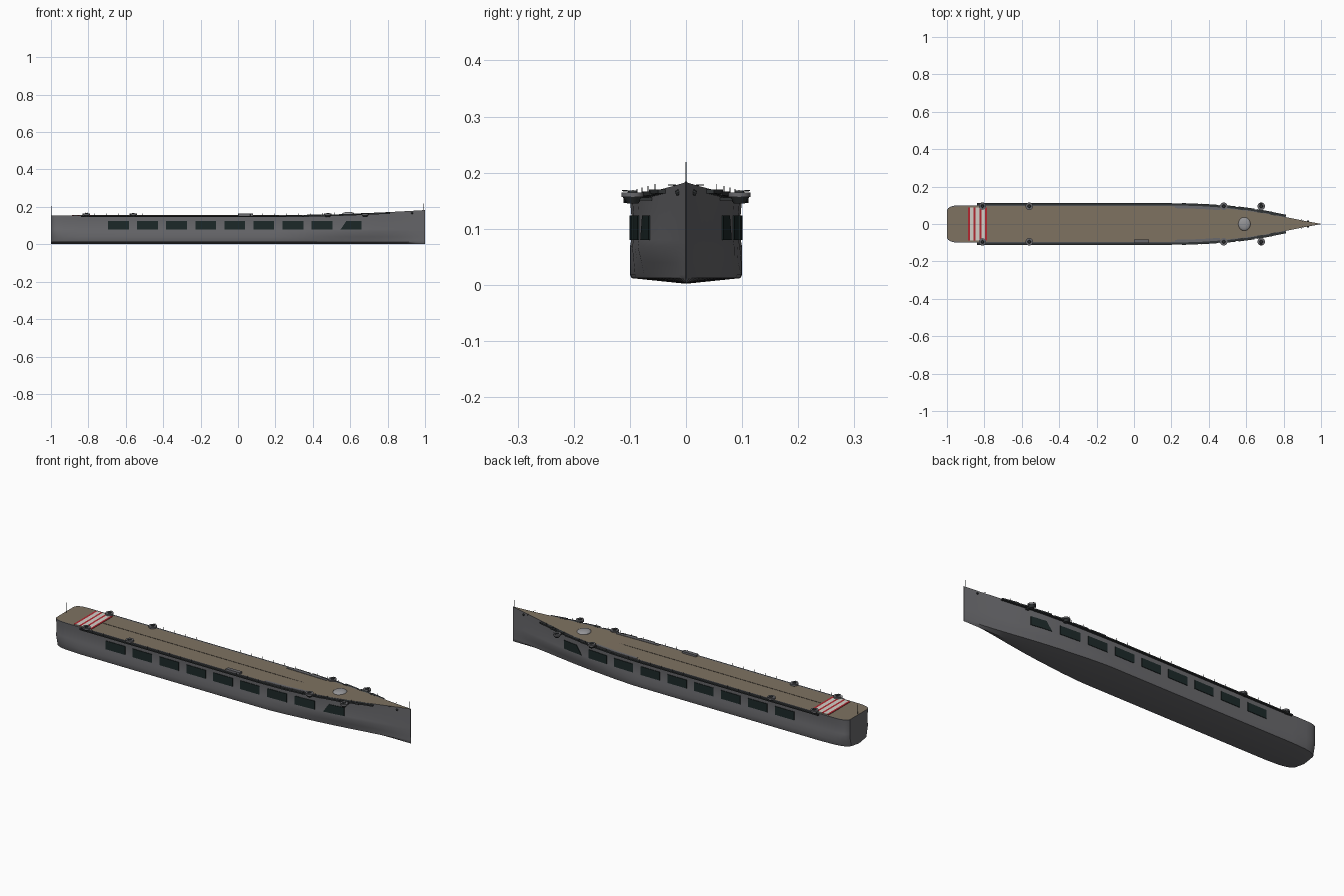
import bpy, bmesh, math
from mathutils import Vector, Matrix

cube = bpy.data.objects.get("Cube")
if cube:
    bpy.data.objects.remove(cube, do_unlink=True)


def material(name, r, g, b):
    m = bpy.data.materials.new(name)
    m.use_nodes = True
    m.diffuse_color = (r, g, b, 1)
    m.node_tree.nodes["Principled BSDF"].inputs["Base Color"].default_value = (r, g, b, 1)
    return m


GREY = material("hull grey", 0.14, 0.14, 0.15)
TAN = material("deck tan", 0.21, 0.17, 0.12)
DARK = material("dark opening", 0.012, 0.022, 0.022)
BLACK = material("catwalk black", 0.03, 0.034, 0.036)
RED = material("stripe red", 0.45, 0.02, 0.03)
WHITE = material("stripe white", 0.65, 0.62, 0.57)
STEEL = material("light steel", 0.3, 0.3, 0.31)
SEAM = material("seam brown", 0.11, 0.09, 0.075)

# Half beam along the length
PLAN = [(-1, .075), (-.993, .085), (-.98, .093), (-.96, .098), (-.93, .1), (.2, .1),
        (.35, .096), (.5, .086), (.6, .075), (.7, .059), (.8, .039), (.9, .019), (1, .0008)]


def beam(x):
    for (x0, b0), (x1, b1) in zip(PLAN, PLAN[1:]):
        if x <= x1:
            return b0 + (b1 - b0) * (x - x0) / (x1 - x0)
    return PLAN[-1][1]


def deck_z(x):
    return 0.155 + 0.028 * max(0, (x - 0.3) / 0.7) ** 1.5


def finish(bm, name, mats, smooth=None):
    bmesh.ops.recalc_face_normals(bm, faces=bm.faces)
    mesh = bpy.data.meshes.new(name)
    bm.to_mesh(mesh)
    bm.free()
    for m in mats:
        mesh.materials.append(m)
    ob = bpy.data.objects.new(name, mesh)
    bpy.context.collection.objects.link(ob)
    if smooth:
        bpy.ops.object.select_all(action='DESELECT')
        bpy.context.view_layer.objects.active = ob
        ob.select_set(True)
        bpy.ops.object.shade_smooth_by_angle(angle=math.radians(smooth))
    return ob


def loft(name, rings, mats, smooth=None, rule=None):
    """Skin closed rings of equal length and cap both ends."""
    bm = bmesh.new()
    rows = [[bm.verts.new(p) for p in ring] for ring in rings]
    n = len(rows[0])
    for a, b in zip(rows, rows[1:]):
        for i in range(n):
            f = bm.faces.new((a[i], a[(i + 1) % n], b[(i + 1) % n], b[i]))
            f.material_index = rule(i) if rule else 0
    bm.faces.new(rows[0])
    bm.faces.new(rows[-1])
    return finish(bm, name, mats, smooth)


def box(name, centre, size, mat, angle=0):
    bm = bmesh.new()
    mtx = Matrix.Translation(centre) @ Matrix.Rotation(angle, 4, 'Z') @ Matrix.Diagonal((*size, 1))
    bmesh.ops.create_cube(bm, size=1, matrix=mtx)
    return finish(bm, name, [mat])


def rod(name, a, b, r0, r1, mat, sides=8):
    a, b = Vector(a), Vector(b)
    d = b - a
    mtx = Matrix.Translation((a + b) / 2) @ d.to_track_quat('Z', 'Y').to_matrix().to_4x4()
    bm = bmesh.new()
    bmesh.ops.create_cone(bm, cap_ends=True, segments=sides, radius1=r0, radius2=r1,
                          depth=d.length, matrix=mtx)
    return finish(bm, name, [mat], 40)


# Hull with a shallow keel, soft bilge and a grey margin round the deck
def section(x):
    b, z = beam(x), deck_z(x)
    fine = max(0, (x - 0.25) / 0.75)
    aft = max(0, (-0.85 - x) / 0.15)
    low = b * (1 - 0.4 * fine - 0.15 * aft ** 2)
    rim = b * 0.95
    half = [(low * .97, .012), (low, .018), (low * .6 + b * .4, .04), (b, .068),
            (b * .975, .08), (b * .975, z - .03), (b, z), (rim, z)]
    return ([(x, 0, .002)] + [(x, y, h) for y, h in half]
            + [(x, -y, h) for y, h in reversed(half)])


stations = sorted({p[0] for p in PLAN} | {-.97, -.85, -.5, 0, .25, .42, .55, .65, .75, .85, .95})
loft("hull", [section(x) for x in stations], [GREY, TAN], 35, lambda i: 1 if i == 8 else 0)

# Deck stripes and centre seam
w = 0.105 / 10
x = -0.888
for k in range(7):
    width = w if k % 2 == 0 else 2 * w
    width *= 0.98
    box("deck_stripe", (x + width / 2, 0, .1555), (width, .178, .003), WHITE if k % 2 else RED)
    x += width
box("deck_seam", (-.1, 0, .1553), (1.38, .0025, .002), SEAM)

# Forward lift dome
bm = bmesh.new()
bmesh.ops.create_uvsphere(bm, u_segments=24, v_segments=12, radius=1,
                          matrix=Matrix.Translation((.59, 0, deck_z(.59))) @ Matrix.Diagonal((.033, .036, .011, 1)))
finish(bm, "deck_dome", [STEEL], 40)

# Low deck box on the right edge
box("deck_house", (.04, -.092, .159), (.08, .02, .011), GREY)

for side, tag in ((1, "left"), (-1, "right")):
    # Hull openings, the foremost with a slanted end
    for k in range(9):
        x0 = -.695 + .1555 * k
        x1 = x0 + .111
        slant = .03 if k == 8 else 0
        rings = []
        for t in (0, .5, 1):
            lo, hi = x0 + (x1 - x0) * t, x0 + slant + (x1 - x0 - slant) * t
            yl, yh = beam(lo) * .975, beam(hi) * .975
            rings.append([(lo, side * (yl - .004), .08), (lo, side * (yl + .003), .08),
                          (hi, side * (yh + .003), .124), (hi, side * (yh - .004), .124)])
        loft("hull_opening_" + tag, rings, [DARK])

    # Edge catwalk following the hull
    rings = []
    for x in (-.84, -.4, 0, .2, .35, .5, .6, .7, .79):
        y, z = beam(x), deck_z(x)
        rings.append([(x, side * (y - .003), z - .009), (x, side * (y + .011), z - .009),
                      (x, side * (y + .011), z - .003), (x, side * (y - .003), z - .003)])
    loft("catwalk_" + tag, rings, [BLACK])

    # Stepped gallery platforms along the bow
    for x in (.3, .4, .5, .6, .7, .77):
        y, z = beam(x), deck_z(x)
        turn = math.atan2(beam(x + .05) - beam(x - .05), .1) * side
        box("gallery_" + tag, (x, side * (y + .005), z - .004), (.085, .016, .007), BLACK, turn)

    # Grey coaming strips inside the deck edge
    rings = []
    for x in (.22, .35, .46):
        y, z = beam(x), deck_z(x)
        rings.append([(x, side * (y - .015), z - .002), (x, side * y, z - .002),
                      (x, side * y, z + .002), (x, side * (y - .015), z + .002)])
    loft("deck_coaming_" + tag, rings, [GREY])

    # Rail posts
    for k in range(26):
        x = -.83 + k * .064
        y, z = side * (beam(x) + .01), deck_z(x)
        rod("rail_post_" + tag, (x, y, z - .006), (x, y, z + .009), .0008, .0008, BLACK, 5)

    # Gun tubs on tapered brackets, with twin barrels
    for x in (-.81, -.56, .48, .68):
        y = side * .095
        rod("tub_bracket_" + tag, (x, y, .145), (x, y, .157), .01, .018, BLACK, 16)
        rod("gun_tub_" + tag, (x, y, .157), (x, y, .165), .02, .02, GREY, 20)
        rod("gun_mount_" + tag, (x, y, .165), (x, y, .168), .009, .007, BLACK, 10)
        box("tub_strut_" + tag, (x, side * (beam(x) + .095) / 2, .153),
            (.014, abs(.1 - beam(x)) + .015, .006), BLACK)
        for dx in (-.004, .004):
            rod("gun_barrel_" + tag, (x + dx, y, .167), (x + dx, y + side * .019, .168), .0013, .001, BLACK)

    # Bow anchor and leaning davit
    rod("anchor_" + tag, (.93, side * beam(.93) * .9, .165), (.93, side * (beam(.93) + .005), .163), .006, .004, BLACK)
    rod("bow_davit_" + tag, (.9, side * .012, deck_z(.9)), (.895, side * .032, .178), .001, .001, BLACK, 6)

# Flagstaffs
rod("bow_staff", (.99, 0, .178), (.99, 0, .219), .0014, .001, BLACK, 6)
rod("stern_staff", (-.995, 0, .15), (-.995, 0, .205), .0014, .001, BLACK, 6)
